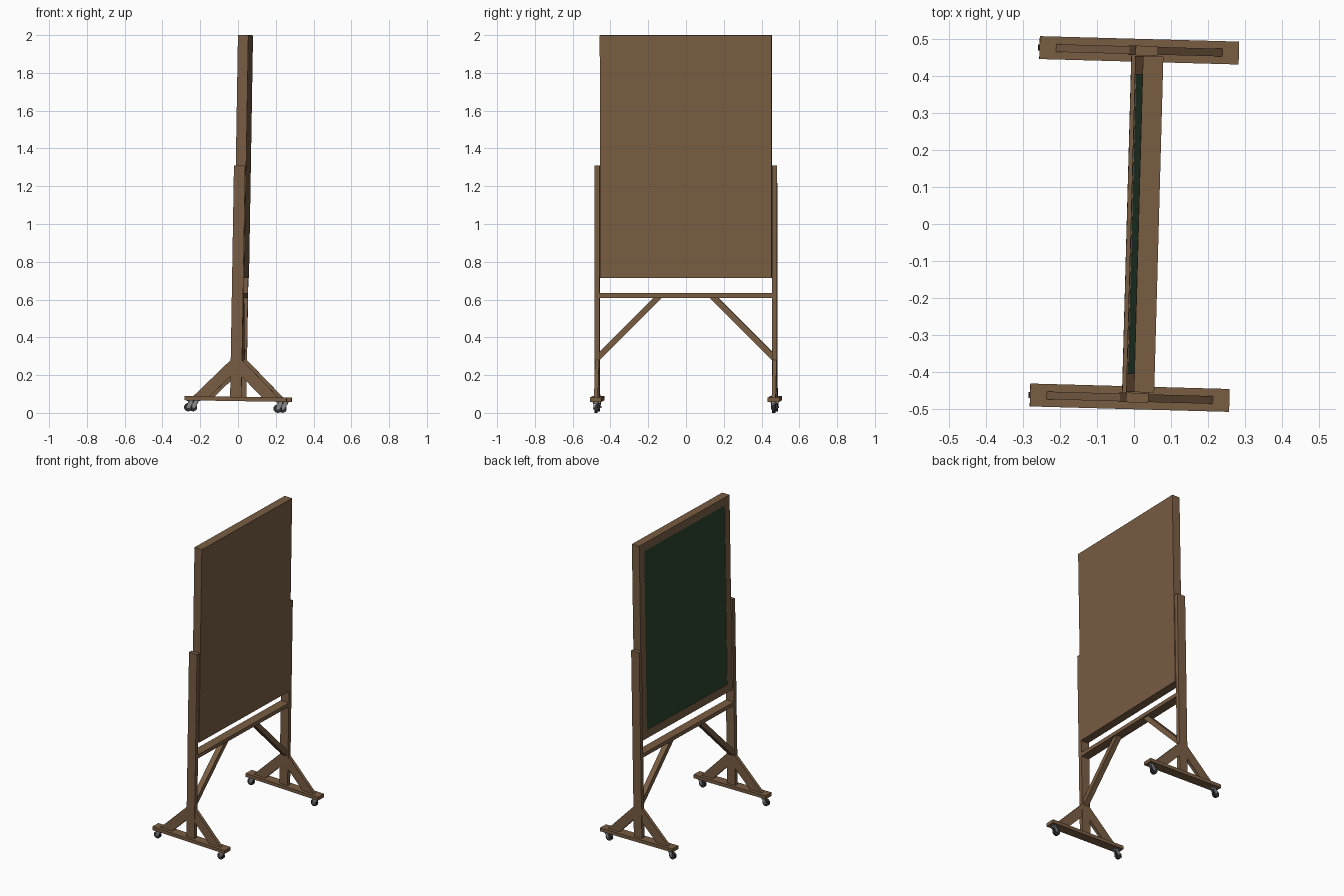
import bpy, bmesh, math
from mathutils import Matrix, Vector

if "Cube" in bpy.data.objects:
    bpy.data.objects.remove(bpy.data.objects["Cube"])

# whole stand is slightly turned about z and leaning toward +x
TILT = Matrix.Rotation(math.radians(-1.57), 4, 'Z') @ Matrix.Rotation(math.radians(0.95), 4, 'Y')


def material(name, rgb):
    m = bpy.data.materials.new(name)
    m.diffuse_color = (*rgb, 1)
    m.use_nodes = True
    m.node_tree.nodes["Principled BSDF"].inputs["Base Color"].default_value = m.diffuse_color
    return m


WOOD = material("brown_wood", (0.19, 0.11, 0.056))
GREEN = material("chalkboard_green", (0.025, 0.058, 0.029))
METAL = material("grey_metal", (0.25, 0.25, 0.26))
RUBBER = material("dark_rubber", (0.03, 0.03, 0.033))


def finish(name, bm, mat, smooth=False):
    bmesh.ops.recalc_face_normals(bm, faces=bm.faces)
    bm.transform(TILT)
    me = bpy.data.meshes.new(name)
    bm.to_mesh(me)
    bm.free()
    me.materials.append(mat)
    ob = bpy.data.objects.new(name, me)
    bpy.context.collection.objects.link(ob)
    if smooth:
        bpy.ops.object.select_all(action='DESELECT')
        ob.select_set(True)
        bpy.context.view_layer.objects.active = ob
        bpy.ops.object.shade_smooth_by_angle(angle=math.radians(40))
    return ob


def prism(name, pts, a, b, axis, mat):
    """Profile extruded from a to b along x (points y,z) or y (points x,z)."""
    bm = bmesh.new()
    place = (lambda u, v: (a, u, v)) if axis == 'x' else (lambda u, v: (u, a, v))
    face = bm.faces.new([bm.verts.new(place(u, v)) for u, v in pts])
    ext = bmesh.ops.extrude_face_region(bm, geom=[face])
    d = Vector((b - a, 0, 0)) if axis == 'x' else Vector((0, b - a, 0))
    bmesh.ops.translate(bm, vec=d, verts=[g for g in ext['geom'] if isinstance(g, bmesh.types.BMVert)])
    return finish(name, bm, mat)


def box(name, x, y, z, mat):
    return prism(name, [(x[0], z[0]), (x[1], z[0]), (x[1], z[1]), (x[0], z[1])], y[0], y[1], 'y', mat)


def cylinder(name, centre, r, depth, axis, mat, n=24):
    bm = bmesh.new()
    bmesh.ops.create_cone(bm, cap_ends=True, segments=n, radius1=r, radius2=r, depth=depth)
    if axis == 'y':
        bm.transform(Matrix.Rotation(math.pi / 2, 4, 'X'))
    bm.transform(Matrix.Translation(centre))
    return finish(name, bm, mat, True)


# board: frame, back panel and writing surface
X0, X1, XB = -0.021, 0.030, 0.034
box("frame_top_rail", (X0, X1), (-0.455, 0.455), (1.948, 2.0), WOOD)
box("frame_bottom_rail", (X0, X1), (-0.455, 0.455), (0.715, 0.767), WOOD)
for s, side in ((-1, "front"), (1, "back")):
    y = sorted((s * 0.405, s * 0.455))
    box(side + "_frame_stile", (X0, X1), y, (0.767, 1.948), WOOD)
box("back_panel", (X1, XB), (-0.455, 0.455), (0.715, 2.0), WOOD)
box("writing_surface", (X0 + 0.003, X1), (-0.405, 0.405), (0.767, 1.948), GREEN)

# cross rail between the posts
box("cross_rail", (-0.03, 0.03), (-0.458, 0.458), (0.61, 0.635), WOOD)

for s, side in ((-1, "front"), (1, "back")):
    yc = s * 0.4705
    # post and foot
    box(side + "_post", (-0.03, 0.03), sorted((s * 0.457, s * 0.483)), (0.084, 1.31), WOOD)
    box(side + "_foot", (-0.27, 0.27), (yc - 0.031, yc + 0.031), (0.0625, 0.085), WOOD)
    # diagonal brace under the cross rail
    prism(side + "_rail_brace",
          [(s * 0.125, 0.611), (s * 0.170, 0.611), (s * 0.458, 0.323), (s * 0.458, 0.278)],
          -0.018, 0.018, 'x', WOOD)
    for t, end in ((-1, "left"), (1, "right")):
        tag = side + "_" + end
        # foot brace
        prism(tag + "_foot_brace",
              [(t * 0.03, 0.28), (t * 0.225, 0.085), (t * 0.138, 0.085), (t * 0.03, 0.193)],
              yc - 0.0105, yc + 0.0105, 'y', WOOD)
        # swivel caster, trailing toward -x
        xm = t * 0.237
        xw = xm - 0.0145
        box(tag + "_caster_plate", (xm - 0.02, xm + 0.02), (yc - 0.018, yc + 0.018), (0.0595, 0.0625), METAL)
        cylinder(tag + "_caster_swivel", (xm, yc, 0.0555), 0.015, 0.009, 'z', METAL)
        for k in (-1, 1):
            prism(tag + "_caster_fork",
                  [(xm - 0.014, 0.053), (xm + 0.014, 0.053), (xw + 0.007, 0.021), (xw - 0.007, 0.021)],
                  yc + k * 0.010, yc + k * 0.0125, 'y', METAL)
        box(tag + "_caster_yoke", (xm - 0.014, xm + 0.014), (yc - 0.0125, yc + 0.0125), (0.050, 0.053), METAL)
        cylinder(tag + "_caster_wheel", (xw, yc, 0.026), 0.022, 0.017, 'y', RUBBER)
        cylinder(tag + "_caster_axle", (xw, yc, 0.026), 0.005, 0.03, 'y', METAL, 12)
